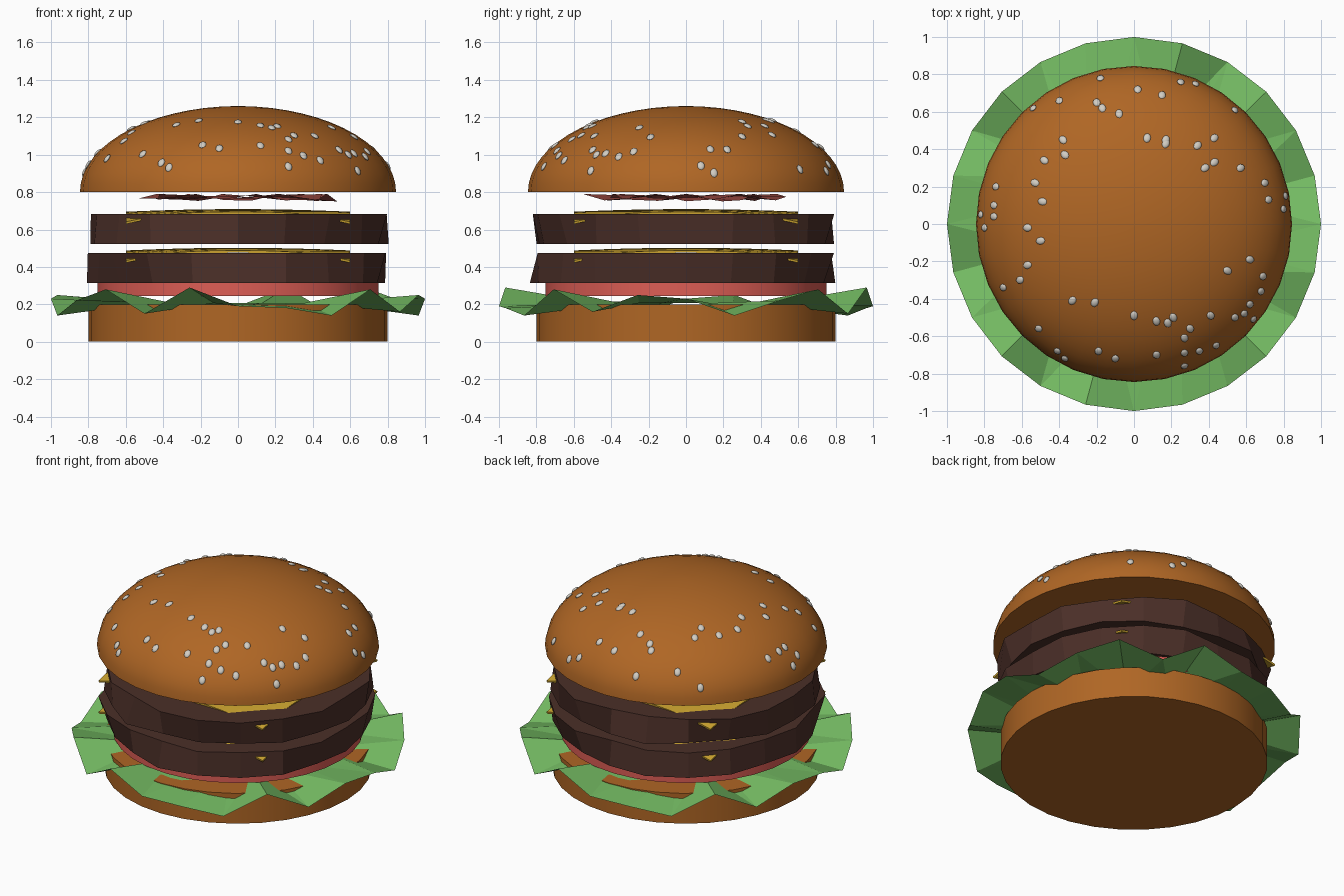
import bpy, bmesh, math, random
from mathutils import Vector, Matrix

random.seed(4)
if "Cube" in bpy.data.objects:
    bpy.data.objects.remove(bpy.data.objects["Cube"], do_unlink=True)


def material(name, colour):
    mat = bpy.data.materials.new(name)
    mat.use_nodes = True
    rgba = (*colour, 1)
    mat.diffuse_color = rgba
    mat.node_tree.nodes["Principled BSDF"].inputs["Base Color"].default_value = rgba
    return mat


BUN = material("toasted bun", (.43, .133, .018))
LETTUCE = material("lettuce green", (.18, .51, .127))
TOMATO = material("tomato red", (.72, .11, .09))
MEAT = material("grilled meat", (.07, .028, .021))
CHEESE = material("cheese yellow", (.62, .38, .03))
HAM = material("cured ham", (.36, .075, .06))
SEED = material("sesame", (.64, .61, .55))


def finish(name, bm, mat, smooth=False):
    bmesh.ops.recalc_face_normals(bm, faces=bm.faces)
    mesh = bpy.data.meshes.new(name)
    bm.to_mesh(mesh)
    bm.free()
    mesh.materials.append(mat)
    obj = bpy.data.objects.new(name, mesh)
    bpy.context.collection.objects.link(obj)
    if smooth:
        bpy.ops.object.select_all(action='DESELECT')
        obj.select_set(True)
        bpy.context.view_layer.objects.active = obj
        bpy.ops.object.shade_smooth_by_angle(angle=math.radians(40))
    return obj


def ring(bm, radii, heights):
    n = len(radii)
    return [bm.verts.new((r * math.cos(math.tau * i / n), r * math.sin(math.tau * i / n), z))
            for i, (r, z) in enumerate(zip(radii, heights))]


def bridge(bm, a, b):
    for i in range(len(a)):
        j = (i + 1) % len(a)
        bm.faces.new((a[i], a[j], b[j], b[i]))


def lathe(name, profile, mat, sides=32):
    """Stack of round rings, capped at both ends."""
    bm = bmesh.new()
    rings = [ring(bm, [r] * sides, [z] * sides) for r, z in profile]
    for a, b in zip(rings, rings[1:]):
        bridge(bm, a, b)
    bm.faces.new(rings[0])
    bm.faces.new(rings[-1])
    return finish(name, bm, mat, True)


def ruffled_sheet(name, inner_r, inner_z, radii, heights, mat):
    """Thin round leaf: flat middle, wavy faceted rim."""
    bm = bmesh.new()
    n = len(radii)
    inner = ring(bm, [inner_r] * n, [inner_z] * n)
    outer = ring(bm, radii, heights)
    bm.faces.new(inner)
    bridge(bm, inner, outer)
    bmesh.ops.triangulate(bm, faces=[f for f in bm.faces if len(f.verts) == 4])
    return finish(name, bm, mat)


def patty(name, z0, z1, sides=20):
    """Uneven slab with straight top and bottom."""
    bm = bmesh.new()
    rings = [ring(bm, [random.uniform(.77, .84) for _ in range(sides)], [z] * sides)
             for z in (z0, z1)]
    bridge(bm, *rings)
    bm.faces.new(rings[0])
    bm.faces.new(rings[1])
    return finish(name, bm, MEAT)


def cheese_slice(name, top):
    """Square slice whose corners droop over the patty edge."""
    bm = bmesh.new()
    bmesh.ops.create_grid(bm, x_segments=16, y_segments=16, size=.6)
    for v in bm.verts:
        corner = abs(v.co.x * v.co.y) / .36
        v.co.z = top - .014 * v.co.length_squared / .36 - .04 * corner ** 3
    obj = finish(name, bm, CHEESE)
    mod = obj.modifiers.new("thickness", 'SOLIDIFY')
    mod.thickness = .012
    mod.offset = -1


# Lower bun, lettuce and tomato
lathe("bottom_bun", [(.8, 0), (.8, .2)], BUN)
wave = [.23, .14, .22, .28, .15, .29, .19, .18, .14, .28, .16, .25]
ruffled_sheet("lettuce", .5, .207, [1] * 24, wave * 2, LETTUCE)
lathe("tomato", [(.75, .245), (.75, .315)], TOMATO)

# Two layers of meat and cheese
for label, base in (("lower", .315), ("upper", .522)):
    patty(label + "_patty", base, base + .16)
    cheese_slice(label + "_cheese", base + .187)

# Wavy ham just under the top bun
for label, turn in (("first", 0), ("second", 1)):
    heights = [.79 if (i + turn) % 3 == 0 else random.uniform(.75, .775) for i in range(18)]
    radii = [random.uniform(.42, .57) for _ in range(18)]
    ruffled_sheet(label + "_ham_slice", .25, .768 + .012 * turn, radii, heights, HAM)

# Domed top bun
RADIUS, HEIGHT, BASE = .845, .46, .8
arc = [math.radians(a) for a in range(0, 90, 6)] + [math.radians(89)]
lathe("top_bun", [(RADIUS * math.cos(a), BASE + HEIGHT * math.sin(a)) for a in arc], BUN)

# Sesame seeds lying on the dome, placed in hundredths of a unit
spots = [(-18, 78), (-40, 66), (-20, 65), (-17, 62), (-8, 59), (2, 72), (15, 69), (25, 76),
         (33, 75), (54, 61), (-54, 62), (-38, 45), (-37, 37), (-48, 34), (-53, 22), (-49, 12),
         (-57, -2), (-50, -9), (-57, -22), (-61, -30), (-70, -34), (-74, 20), (-75, 10),
         (-75, 4), (-82, 5), (-80, -2), (7, 46), (17, 45), (17, 43), (34, 42), (43, 46),
         (38, 30), (43, 33), (57, 30), (70, 22), (72, 13), (81, 15), (80, 8), (62, -19),
         (50, -25), (69, -28), (68, -36), (62, -43), (59, -48), (64, -51), (54, -50),
         (41, -49), (30, -56), (21, -50), (18, -53), (12, -52), (0, -49), (-21, -42),
         (-33, -41), (-51, -56), (-41, -68), (-19, -68), (-10, -72), (12, -70), (27, -61),
         (27, -69), (35, -68), (44, -65), (27, -76), (-37, -72)]
bm = bmesh.new()
for sx, sy in spots:
    p = Vector((sx / 100, sy / 100, 0))
    if p.length > .83:
        p *= .83 / p.length
    rise = math.sqrt(1 - p.length_squared / RADIUS ** 2)
    normal = Vector((p.x / RADIUS ** 2, p.y / RADIUS ** 2, rise / HEIGHT)).normalized()
    p.z = BASE + HEIGHT * rise
    pose = (Matrix.Translation(p) @ normal.to_track_quat('Z', 'Y').to_matrix().to_4x4()
            @ Matrix.Diagonal((.02, .026, .01, 1)))
    bmesh.ops.create_uvsphere(bm, u_segments=10, v_segments=6, radius=1, matrix=pose)
finish("sesame_seeds", bm, SEED, True)
